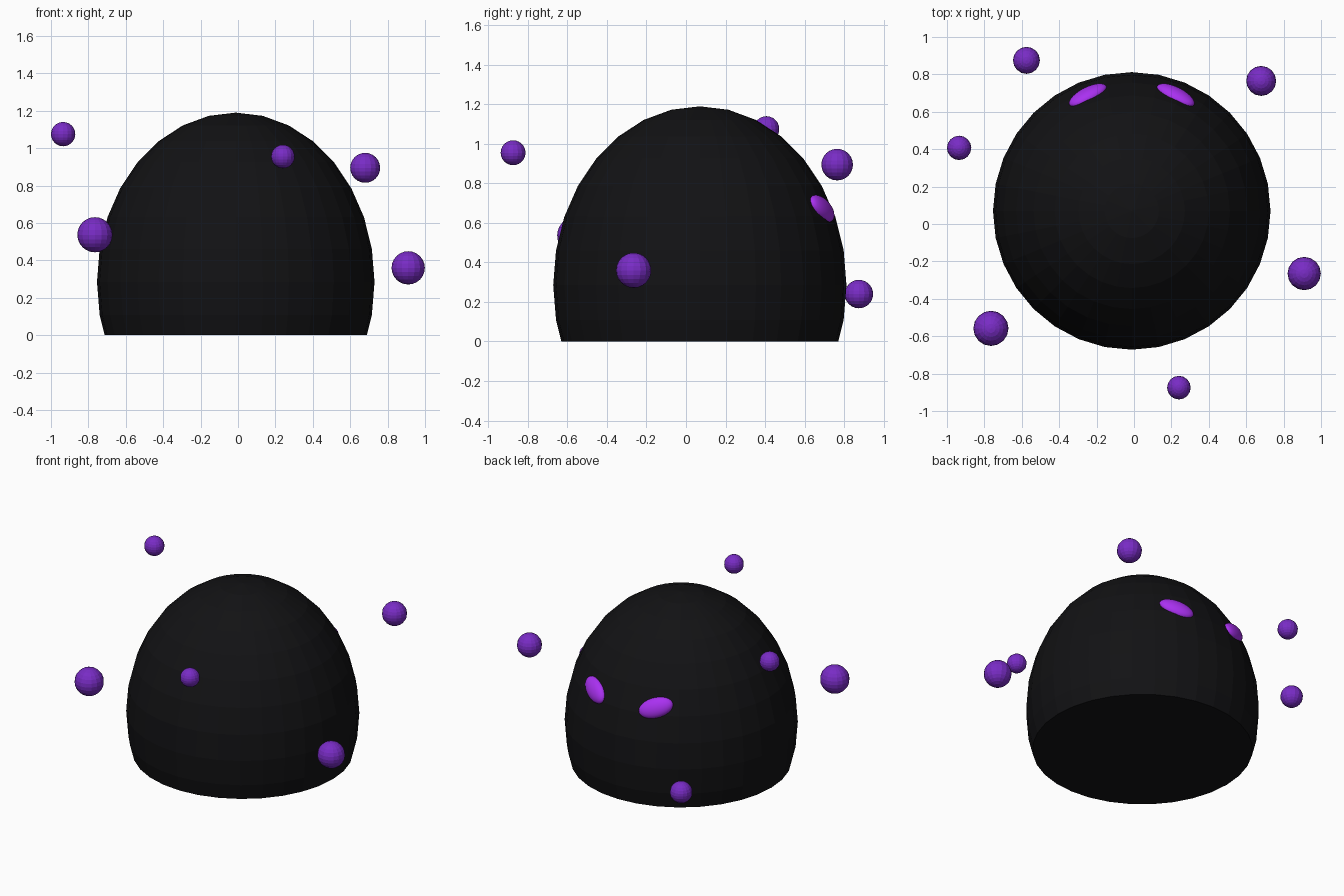
import bpy, bmesh
from math import radians
from mathutils import Matrix, Vector

if "Cube" in bpy.data.objects:
    bpy.data.objects.remove(bpy.data.objects["Cube"])


def material(name, color):
    m = bpy.data.materials.new(name)
    m.diffuse_color = (*color, 1)
    m.use_nodes = True
    m.node_tree.nodes["Principled BSDF"].inputs["Base Color"].default_value = m.diffuse_color
    return m


BLACK = material("black_shell", (0.006, 0.006, 0.007))
ORB = material("purple_orb", (0.19, 0.025, 0.56))
EYE = material("bright_purple", (0.40, 0.03, 0.88))


def ball(name, matrix, mat, segments, rings, cut=False):
    """UV sphere placed by a matrix, optionally cut flat at z = 0."""
    bm = bmesh.new()
    bmesh.ops.create_uvsphere(bm, u_segments=segments, v_segments=rings,
                              radius=1, matrix=matrix)
    if cut:
        geom = bm.verts[:] + bm.edges[:] + bm.faces[:]
        res = bmesh.ops.bisect_plane(bm, geom=geom, plane_co=(0, 0, 0),
                                     plane_no=(0, 0, 1), clear_inner=True)
        rim = [e for e in res["geom_cut"] if isinstance(e, bmesh.types.BMEdge)]
        bmesh.ops.contextual_create(bm, geom=rim)
    bmesh.ops.recalc_face_normals(bm, faces=bm.faces[:])
    me = bpy.data.meshes.new(name)
    bm.to_mesh(me)
    bm.free()
    me.materials.append(mat)
    ob = bpy.data.objects.new(name, me)
    bpy.context.collection.objects.link(ob)
    return ob


def scaled(x, y, z):
    return Matrix.Diagonal((x, y, z, 1))


# Domed body with a flat base
CX, CY = -0.012, 0.07
ball("body", Matrix.Translation((CX, CY, 0.285)) @ scaled(0.742, 0.742, 0.905),
     BLACK, 32, 16, cut=True)

# Slanted eyes on the back, lying on the surface with outer ends raised
for side, name in ((-1, "eye_left"), (1, "eye_right")):
    place = (Matrix.Translation((CX + side * 0.235, CY + 0.617, 0.672))
             @ Matrix.Rotation(radians(-21 * side), 4, 'Z')
             @ Matrix.Rotation(radians(22), 4, 'X')
             @ Matrix.Rotation(radians(-20 * side), 4, 'Y'))
    eye = ball(name, place @ scaled(0.115, 0.04, 0.065), EYE, 24, 16)
    eye.data.shade_smooth()

# Floating orbs around the body: position and radius
orbs = [
    ((-0.935, 0.407, 1.075), 0.065),
    ((-0.575, 0.875, 0.240), 0.072),
    ((0.680, 0.765, 0.895), 0.080),
    ((0.910, -0.265, 0.360), 0.089),
    ((0.240, -0.875, 0.955), 0.063),
    ((-0.765, -0.558, 0.537), 0.094),
]
for i, (pos, r) in enumerate(orbs, 1):
    ball(f"orb_{i}", Matrix.Translation(pos) @ scaled(r, r, r), ORB, 16, 12)
